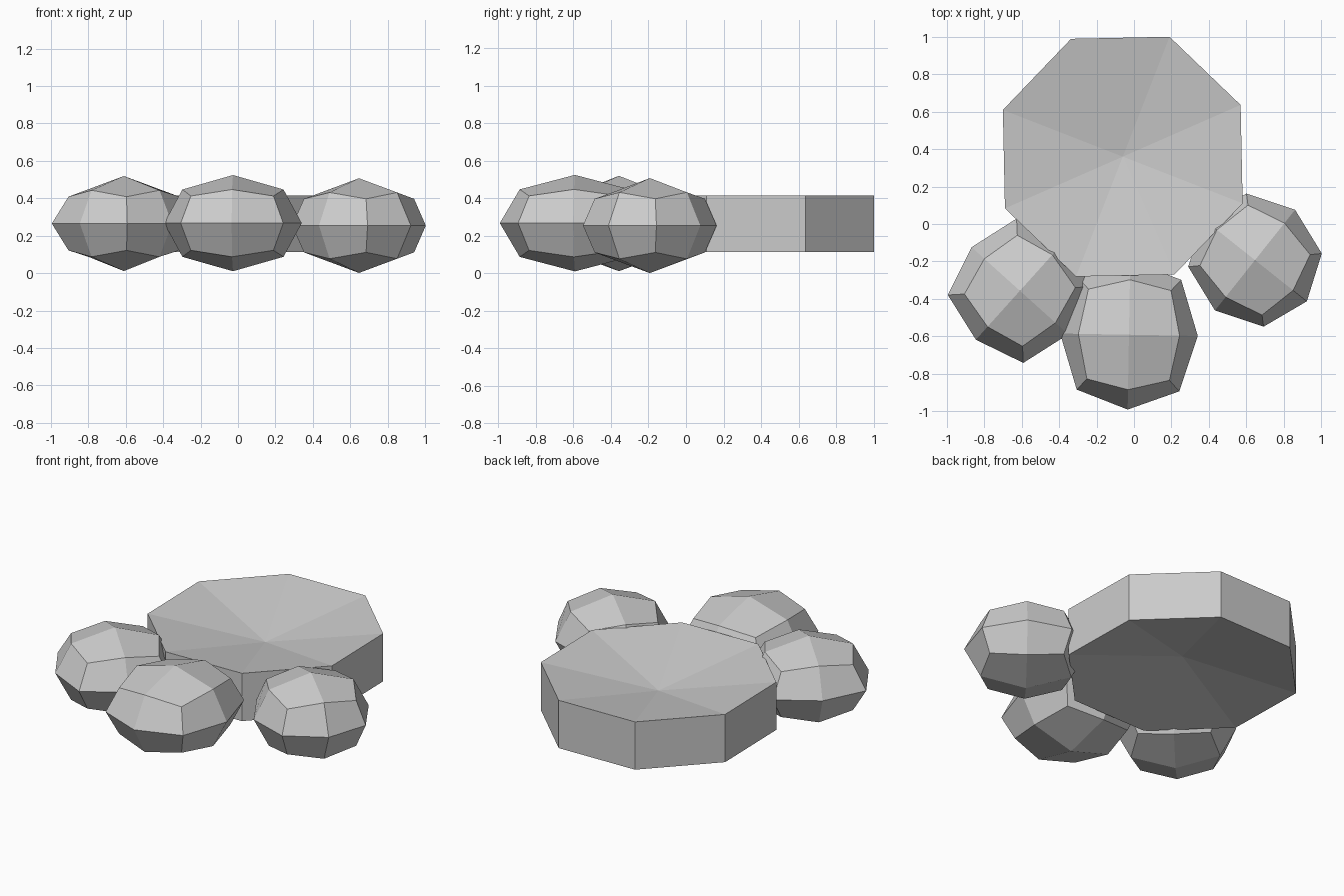
import bpy
import bmesh
import math
from mathutils import Vector

if "Cube" in bpy.data.objects:
    bpy.data.objects.remove(bpy.data.objects["Cube"])


def add_object(name, bm, location, turn):
    bmesh.ops.recalc_face_normals(bm, faces=bm.faces)
    mesh = bpy.data.meshes.new(name)
    bm.to_mesh(mesh)
    bm.free()
    ob = bpy.data.objects.new(name, mesh)
    ob.location = location
    ob.rotation_euler.z = math.radians(turn)
    bpy.context.collection.objects.link(ob)
    return ob


def toe(name, center, half, turn, upright):
    # Cube cut once, with edge middles and corners pulled in to round it
    bm = bmesh.new()
    bmesh.ops.create_cube(bm, size=2)
    bmesh.ops.subdivide_edges(bm, edges=bm.edges[:], cuts=1, use_grid_fill=True)
    for v in bm.verts:
        x, y, z = (round(c) for c in v.co)
        kind = abs(x) + abs(y) + abs(z)
        if kind == 1:
            flat, tall = 1, 1
        elif kind == 2:
            flat, tall = (0.735, 0.70) if z else (upright, 0)
        else:
            flat, tall = 0.60, 0.565
        v.co = Vector((x * flat * half[0], y * flat * half[1], z * tall * half[2]))
    return add_object(name, bm, center, turn)


# Main pad: octagonal disc, both faces dished towards the middle
bm = bmesh.new()
bmesh.ops.create_cone(bm, segments=8, radius1=0.688, radius2=0.688,
                      depth=0.302, cap_ends=True)
caps = [f for f in bm.faces if len(f.verts) == 8]
for v in bmesh.ops.poke(bm, faces=caps)["verts"]:
    v.co.z *= 0.035 / 0.151
add_object("main_pad", bm, (-0.06, 0.36, 0.264), 23.7)

# Three rounded toe pads around the front
toe("middle_toe", (-0.027, -0.592, 0.267), (0.368, 0.4, 0.257), -1, 0.745)
toe("left_toe", (-0.61, -0.357, 0.265), (0.348, 0.352, 0.254), -42, 0.78)
toe("right_toe", (0.647, -0.193, 0.254), (0.354, 0.344, 0.253), -38.5, 0.727)
